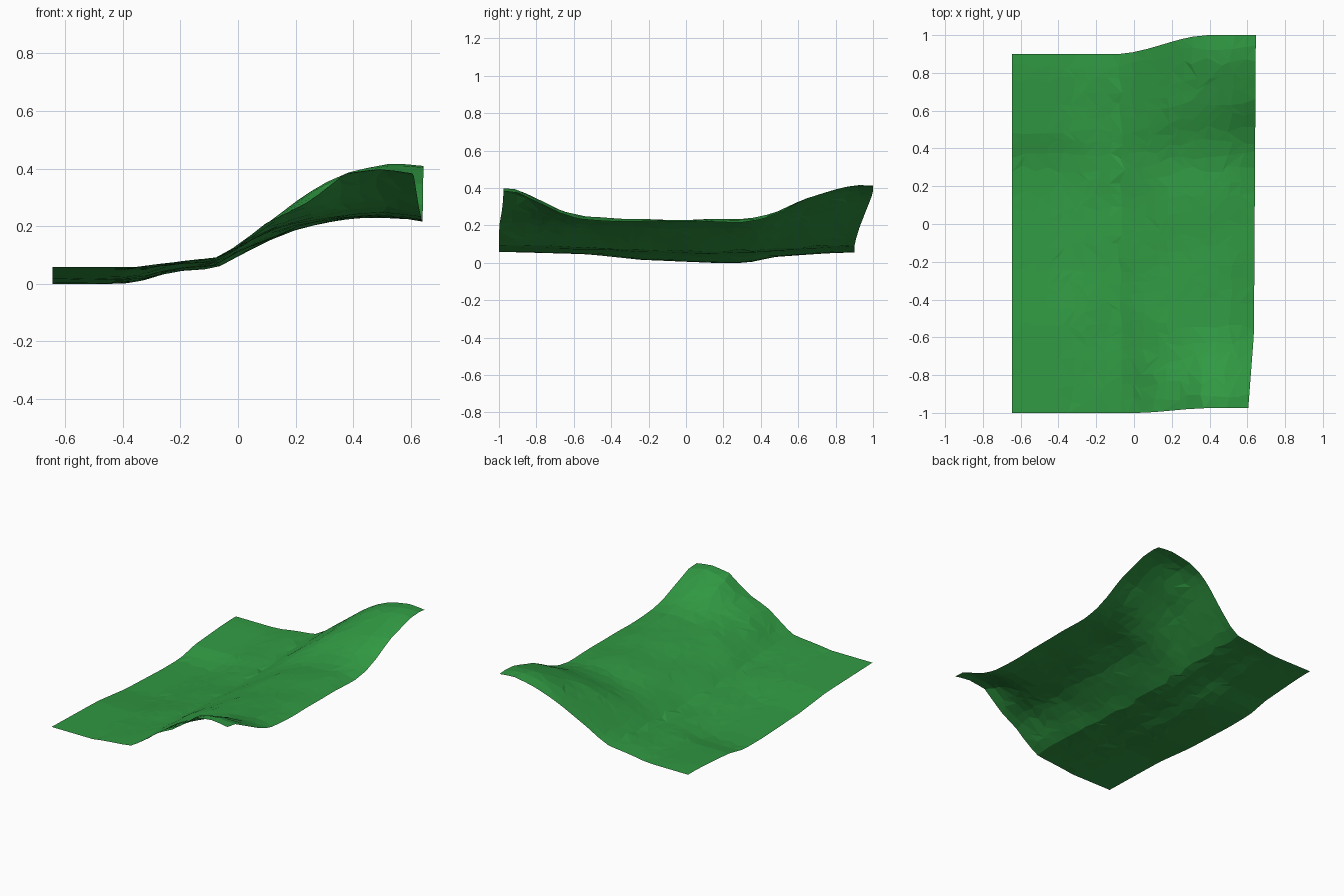
import bpy, bmesh, random
from mathutils import Vector, noise

cube = bpy.data.objects.get("Cube")
if cube:
    bpy.data.objects.remove(cube, do_unlink=True)

random.seed(4)
COLS, ROWS = 20, 28


def curve(points, t):
    """Piecewise linear curve through (position, value) points."""
    if t <= points[0][0]:
        return points[0][1]
    for (a, p), (b, q) in zip(points, points[1:]):
        if t <= b:
            return p + (q - p) * (t - a) / (b - a)
    return points[-1][1]


def ease(t):
    t = min(max(t, 0), 1)
    return t * t * (3 - 2 * t)


# Bank: cross-section from the low shelf up to the plateau
bank = [(-.4, 0), (-.33, .012), (-.27, .033), (-.2, .05), (-.08, .055), (0, .1),
        (.08, .142), (.17, .183), (.3, .217), (.4, .235), (.52, .238), (.65, .224)]
# Shelf: gentle sag along the length, fading out up the bank
shelf = [(-1, .065), (-.5, .052), (-.2, .022), (.2, .006), (.4, .006), (.55, .035), (.9, .055)]
shelf_fade = [(-.4, 1), (-.3, .75), (-.2, .5), (0, .6), (.2, .4), (.4, .05)]
# Hills: cross-section and lengthwise rise at the two ends
front_hill = [(0, 0), (.1, .035), (.2, .045), (.28, .085), (.37, .15), (.5, .17), (.62, .155)]
front_rise = [(-1, 1), (-.92, .96), (-.8, .6), (-.7, .28), (-.6, .08), (-.4, 0)]
back_hill = [(0, .005), (.15, .055), (.28, .12), (.4, .16), (.55, .185), (.645, .188)]
back_rise = [(.3, 0), (.4, .1), (.5, .27), (.65, .65), (.85, .95), (.95, 1), (1, .98)]
right_edge = [(-1, .605), (-.6, .635), (1, .645)]


def height(x, y):
    z = curve(bank, x) + curve(shelf, y) * curve(shelf_fade, x)
    z += curve(front_hill, x) * curve(front_rise, y)
    z += curve(back_hill, x) * curve(back_rise, y)
    rough = ease((x + .45) / .4)
    return z + .009 * rough * noise.noise(Vector((x * 5, y * 4, 2)))


# Ground sheet: an irregular grid with slightly curved borders
bm = bmesh.new()
grid = []
for j in range(ROWS + 1):
    row = []
    for i in range(COLS + 1):
        u, v = i / COLS, j / ROWS
        if 0 < i < COLS:
            u += random.uniform(-.3, .3) / COLS
        if 0 < j < ROWS:
            v += random.uniform(-.3, .3) / ROWS
        n = 2 * v - 1
        x = -.645 + u * (curve(right_edge, n) + .645)
        back = .9 + .1 * ease((x + .1) / .5)
        front = -1 + .025 * ease(x / .4)
        y = front + v * (back - front)
        row.append(bm.verts.new((x, y, height(x, n))))
    grid.append(row)

for j in range(ROWS):
    for i in range(COLS):
        a, b = grid[j][i], grid[j][i + 1]
        c, d = grid[j + 1][i + 1], grid[j + 1][i]
        if random.random() < .5:
            tris = (a, b, c), (a, c, d)
        else:
            tris = (a, b, d), (b, c, d)
        for tri in tris:
            bm.faces.new(tri)

# Stand the sheet on the floor
low = min(v.co.z for v in bm.verts)
bmesh.ops.translate(bm, verts=bm.verts, vec=(0, 0, -low))

mesh = bpy.data.meshes.new("grass_slope")
bm.to_mesh(mesh)
bm.free()
slope = bpy.data.objects.new("grass_slope", mesh)
bpy.context.collection.objects.link(slope)

# Grass colour
green = (.03, .32, .055, 1)
grass = bpy.data.materials.new("grass_green")
grass.use_nodes = True
grass.diffuse_color = green
grass.node_tree.nodes["Principled BSDF"].inputs["Base Color"].default_value = green
mesh.materials.append(grass)
